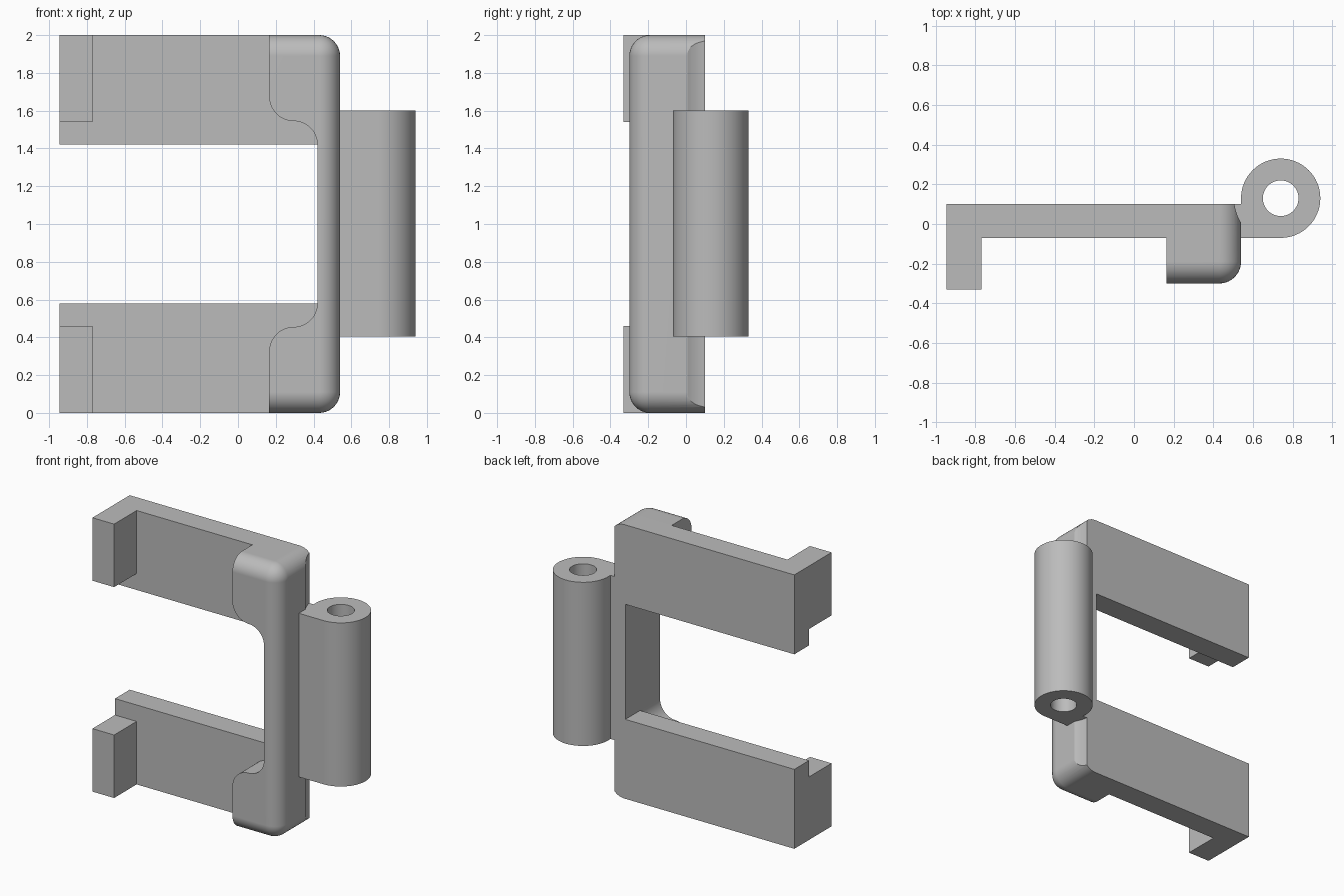
import bpy, bmesh
from math import cos, sin, radians
from mathutils import Vector

cube = bpy.data.objects.get("Cube")
if cube:
    bpy.data.objects.remove(cube, do_unlink=True)

grey = bpy.data.materials.new("plain grey")
grey.use_nodes = True
grey.diffuse_color = (0.5, 0.5, 0.5, 1)
grey.node_tree.nodes["Principled BSDF"].inputs["Base Color"].default_value = (0.5, 0.5, 0.5, 1)

HEIGHT = 2.0
BACK, PLATE_FRONT, POST_FRONT, LIP_FRONT = 0.10, -0.07, -0.30, -0.33
LEFT_END, OUTER = -0.945, 0.54
PIN = (0.74, 0.13)


def arc(cx, cy, r, a0, a1, n=12):
    angles = [radians(a0 + (a1 - a0) * i / n) for i in range(n + 1)]
    return [(cx + r * cos(a), cy + r * sin(a)) for a in angles]


def finish(name, bm):
    bmesh.ops.recalc_face_normals(bm, faces=bm.faces)
    mesh = bpy.data.meshes.new(name)
    bm.to_mesh(mesh)
    bm.free()
    mesh.materials.append(grey)
    ob = bpy.data.objects.new(name, mesh)
    bpy.context.collection.objects.link(ob)
    return ob


def prism(name, points, lo, hi, axis="z"):
    """Extrude a closed outline along z, or an x-z outline along y."""
    bm = bmesh.new()
    place = (lambda p: (p[0], p[1], lo)) if axis == "z" else (lambda p: (p[0], lo, p[1]))
    face = bm.faces.new([bm.verts.new(place(p)) for p in points])
    step = Vector((0, 0, hi - lo)) if axis == "z" else Vector((0, hi - lo, 0))
    new = bmesh.ops.extrude_face_region(bm, geom=[face], use_keep_orig=True)["geom"]
    bmesh.ops.translate(bm, vec=step, verts=[v for v in new if isinstance(v, bmesh.types.BMVert)])
    return finish(name, bm)


def box(name, x0, x1, y0, y1, z0, z1):
    return prism(name, [(x0, y0), (x1, y0), (x1, y1), (x0, y1)], z0, z1)


def select(ob):
    bpy.ops.object.select_all(action="DESELECT")
    ob.select_set(True)
    bpy.context.view_layer.objects.active = ob


def boolean(ob, other, operation):
    mod = ob.modifiers.new("boolean", "BOOLEAN")
    mod.operation, mod.object, mod.solver = operation, other, "EXACT"
    select(ob)
    bpy.ops.object.modifier_apply(modifier=mod.name)
    bpy.data.objects.remove(other, do_unlink=True)


def smooth(ob):
    select(ob)
    bpy.ops.object.shade_smooth_by_angle(angle=radians(30))
    ob.modifiers.new("flat face normals", "WEIGHTED_NORMAL").keep_sharp = True


# Post: box with rounded front, outer, top and bottom edges
bm = bmesh.new()
bmesh.ops.create_cube(bm, size=1)
for v in bm.verts:
    v.co = (OUTER if v.co.x > 0 else 0,
            BACK if v.co.y > 0 else POST_FRONT,
            HEIGHT if v.co.z > 0 else 0)


def rounded(edge):
    m = (edge.verts[0].co + edge.verts[1].co) / 2
    tests = (m.x > OUTER - 0.01, m.y < POST_FRONT + 0.01, m.z < 0.01 or m.z > HEIGHT - 0.01)
    return sum(tests) == 2


bmesh.ops.bevel(bm, geom=[e for e in bm.edges if rounded(e)], offset=0.11,
                offset_type="OFFSET", segments=10, profile=0.5, affect="EDGES")
frame = finish("clasp_frame", bm)

# Trim the post to its S-curved, flared ends
upper = [(0.165, 2.2)] + arc(0.295, 1.675, 0.13, 180, 270) + arc(0.295, 1.42, 0.125, 90, 0)
lower = [(x, HEIGHT - z) for x, z in reversed(upper)]
outline = upper + lower + [(0.8, -0.2), (0.8, 2.2)]
boolean(frame, prism("flare_trim", outline, -0.5, 0.4, "y"), "INTERSECT")

# Arms with hooked lips, top and bottom
for z0, z1, lip0, lip1 in ((1.42, HEIGHT, 1.54, HEIGHT), (0, 0.58, 0, 0.46)):
    boolean(frame, box("arm", LEFT_END, 0.42, PLATE_FRONT, BACK, z0, z1), "UNION")
    boolean(frame, box("lip", LEFT_END, -0.77, LIP_FRONT, PLATE_FRONT + 0.05, lip0, lip1), "UNION")

# Clearance scoop around the hinge
boolean(frame, prism("clearance", arc(*PIN, 0.235, 0, 360, 96)[:-1], -0.1, 2.1), "DIFFERENCE")
smooth(frame)

# Hinge knuckle with its tab and pin hole
knuckle_outline = ([(0.50, PLATE_FRONT)] + arc(*PIN, 0.20, -90, 180, 48)
                   + [(OUTER, BACK), (0.50, BACK)])
knuckle = prism("hinge_knuckle", knuckle_outline, 0.405, 1.60)
boolean(knuckle, prism("pin_hole", arc(*PIN, 0.09, 0, 360, 48)[:-1], 0.2, 1.8), "DIFFERENCE")
smooth(knuckle)
